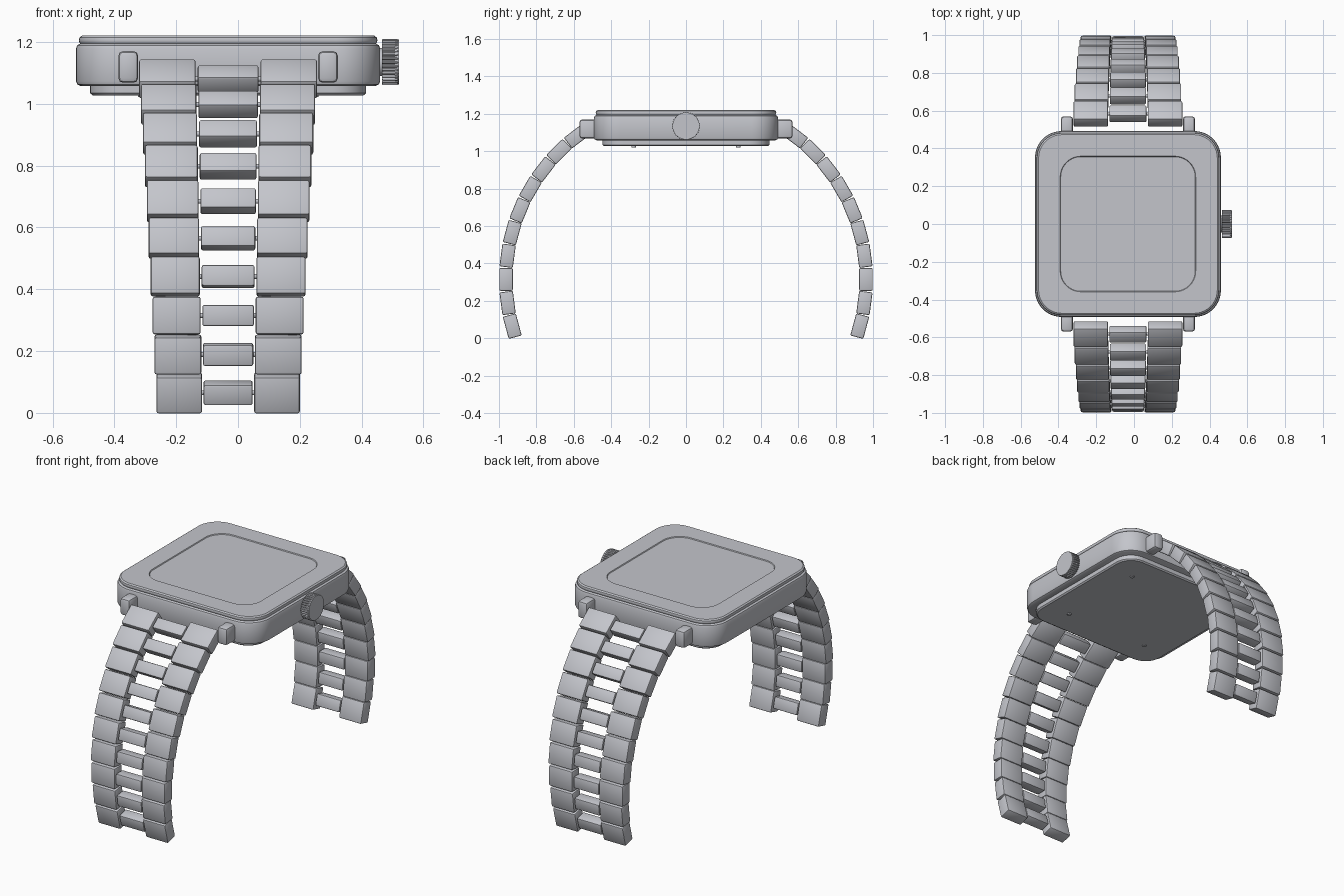
import bpy, bmesh, math
from mathutils import Matrix

cube = bpy.data.objects.get("Cube")
if cube:
    bpy.data.objects.remove(cube, do_unlink=True)

steel = bpy.data.materials.new("brushed_steel_grey")
steel.use_nodes = True
COLOUR = (0.55, 0.56, 0.60, 1)
steel.diffuse_color = COLOUR
steel.node_tree.nodes["Principled BSDF"].inputs["Base Color"].default_value = COLOUR

CX = -0.032  # case and strap centre line


def finish(bm, name, matrix=Matrix()):
    """Turn a bmesh into a smooth-shaded object with crisp edges."""
    bmesh.ops.recalc_face_normals(bm, faces=bm.faces)
    mesh = bpy.data.meshes.new(name)
    bm.to_mesh(mesh)
    bm.free()
    mesh.materials.append(steel)
    obj = bpy.data.objects.new(name, mesh)
    obj.matrix_world = matrix
    bpy.context.collection.objects.link(obj)
    bpy.ops.object.select_all(action='DESELECT')
    obj.select_set(True)
    bpy.context.view_layer.objects.active = obj
    bpy.ops.object.shade_smooth_by_angle(angle=math.radians(35))
    return obj


def loft(bm, rings):
    """Skin a stack of equal-length point rings and cap both ends."""
    loops = [[bm.verts.new(p) for p in ring] for ring in rings]
    n = len(loops[0])
    for a, b in zip(loops, loops[1:]):
        for i in range(n):
            j = (i + 1) % n
            bm.faces.new((a[i], a[j], b[j], b[i]))
    bm.faces.new(loops[0][::-1])
    bm.faces.new(loops[-1])


def rounded_square(half, radius, z, steps=10):
    points = []
    for corner in range(4):
        mid = math.pi / 4 + corner * math.pi / 2
        ox = math.copysign(half - radius, math.cos(mid))
        oy = math.copysign(half - radius, math.sin(mid))
        for s in range(steps + 1):
            t = math.pi / 2 * (corner + s / steps)
            points.append((CX + ox + radius * math.cos(t), oy + radius * math.sin(t), z))
    return points


def slab(name, profile):
    bm = bmesh.new()
    loft(bm, [rounded_square(*p) for p in profile])
    return finish(bm, name)


def block(name, size, bevel, matrix):
    bm = bmesh.new()
    bmesh.ops.create_cube(bm, size=1)
    bmesh.ops.scale(bm, vec=size, verts=bm.verts)
    bmesh.ops.bevel(bm, geom=bm.edges[:], offset=bevel, segments=2, profile=0.5, affect='EDGES')
    return finish(bm, name, matrix)


def rod(name, radius, length, matrix, sides=16):
    bm = bmesh.new()
    bmesh.ops.create_cone(bm, cap_ends=True, segments=sides, radius1=radius,
                          radius2=radius, depth=length)
    return finish(bm, name, matrix)


ALONG_X = Matrix.Rotation(math.pi / 2, 4, 'Y')

# Watch body: back plate, case and bezel with a shallow sunken screen
slab("back_plate", [(0.438, 0.10, 1.027), (0.446, 0.11, 1.034), (0.447, 0.11, 1.07)])
slab("case", [(0.478, 0.126, 1.058), (0.488, 0.136, 1.063), (0.492, 0.14, 1.073),
              (0.492, 0.14, 1.178), (0.488, 0.136, 1.189), (0.478, 0.126, 1.195)])
slab("bezel_and_screen", [(0.474, 0.125, 1.19), (0.481, 0.132, 1.198), (0.483, 0.134, 1.205),
                          (0.481, 0.132, 1.214), (0.473, 0.124, 1.22),
                          (0.359, 0.11, 1.22), (0.356, 0.107, 1.215)])

# Back plate screws
for sx in (-1, 1):
    for sy in (-1, 1):
        rod("back_screw", 0.012, 0.01, Matrix.Translation((CX + sx * 0.28, sy * 0.28, 1.026)))

# Lugs at the four strap corners
for sx in (-1, 1):
    for sy in (-1, 1):
        block("lug", (0.064, 0.11, 0.102), 0.015,
              Matrix.Translation((CX + sx * 0.323, sy * 0.515, 1.119)))

# Crown: ridged barrel, end cap and stem
TEETH, CROWN_Z = 36, 1.135


def crown_ring(x, scale=1.0):
    points = []
    for i in range(TEETH * 4):
        r = scale * (0.075 if i % 4 < 2 else 0.069)
        t = math.tau * i / (TEETH * 4)
        points.append((x, r * math.cos(t), CROWN_Z + r * math.sin(t)))
    return points


bm = bmesh.new()
loft(bm, [crown_ring(0.466, 0.96), crown_ring(0.469), crown_ring(0.514), crown_ring(0.517, 0.97)])
finish(bm, "crown")
rod("crown_cap", 0.072, 0.012, Matrix.Translation((0.514, 0, CROWN_Z)) @ ALONG_X, 48)
rod("crown_stem", 0.045, 0.04, Matrix.Translation((0.455, 0, CROWN_Z)) @ ALONG_X, 32)

# Strap: ten tapering rows per side on a circular arc
ROWS, STEP, ARC_R, ARC_Z = 10, math.radians(7.53), 0.962, 0.315
for side, where in ((-1, "front"), (1, "back")):
    for row in range(ROWS):
        a = (row - 2) * STEP
        taper = 0.805 + 0.195 * row / (ROWS - 1)
        place = (Matrix.Translation((CX, side * ARC_R * math.cos(a), ARC_Z + ARC_R * math.sin(a)))
                 @ Matrix.Rotation(side * a, 4, 'X'))
        for sx in (-1, 1):
            block(where + "_outer_link", (0.183 * taper, 0.072, 0.122), 0.007,
                  place @ Matrix.Translation((sx * 0.1965 * taper, 0, 0)))
        block(where + "_middle_link", (0.197 * taper, 0.064, 0.069), 0.007, place)
        rod(where + "_link_pin", 0.008, 0.26 * taper, place @ ALONG_X, 12)
